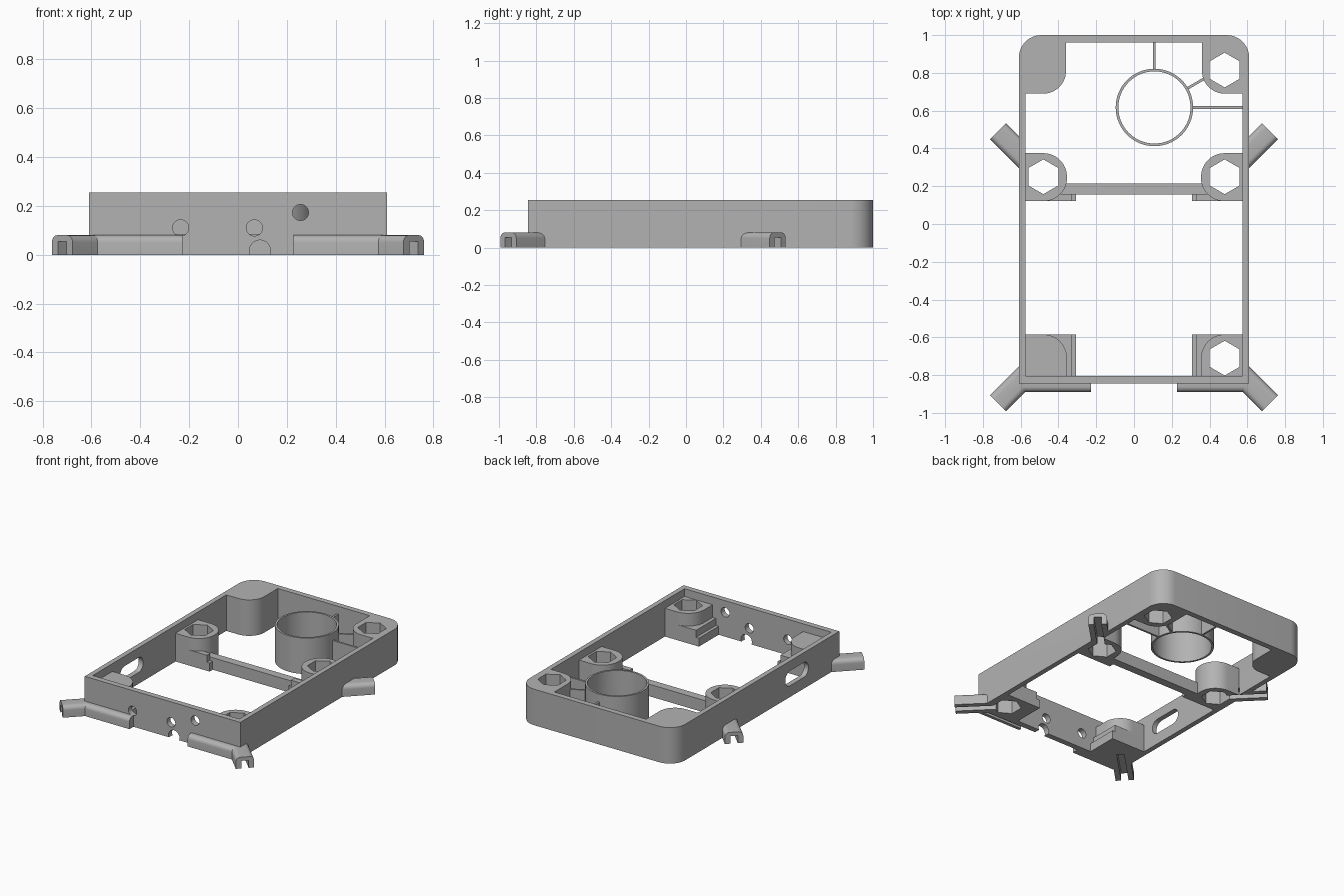
import bpy, bmesh, math
from mathutils import Vector

if "Cube" in bpy.data.objects:
    bpy.data.objects.remove(bpy.data.objects["Cube"], do_unlink=True)

grey = bpy.data.materials.new("plain grey")
grey.use_nodes = True
COLOUR = (0.45, 0.45, 0.45, 1)
grey.diffuse_color = COLOUR
grey.node_tree.nodes["Principled BSDF"].inputs["Base Color"].default_value = COLOUR

TOP, POST_TOP = 0.255, 0.2


def extrude(name, ring, offset, mirror=False):
    """Closed ring of 3D points pushed along offset, optionally copied to -x."""
    bm = bmesh.new()
    face = bm.faces.new([bm.verts.new(p) for p in ring])
    out = bmesh.ops.extrude_face_region(bm, geom=[face])
    moved = [v for v in out["geom"] if isinstance(v, bmesh.types.BMVert)]
    bmesh.ops.translate(bm, verts=moved, vec=offset)
    if mirror:
        copy = bmesh.ops.duplicate(bm, geom=bm.verts[:] + bm.edges[:] + bm.faces[:])
        for v in copy["geom"]:
            if isinstance(v, bmesh.types.BMVert):
                v.co.x *= -1
    bmesh.ops.recalc_face_normals(bm, faces=bm.faces[:])
    mesh = bpy.data.meshes.new(name)
    bm.to_mesh(mesh)
    bm.free()
    mesh.materials.append(grey)
    obj = bpy.data.objects.new(name, mesh)
    bpy.context.collection.objects.link(obj)
    return obj


def prism(name, outline, z0, z1, mirror=False):
    return extrude(name, [(x, y, z0) for x, y in outline], (0, 0, z1 - z0), mirror)


def sweep(name, profile, start, end, mirror=False):
    """Cross-section of (side, height) points run between two ground points."""
    a, b = Vector((*start, 0)), Vector((*end, 0))
    d = (b - a).normalized()
    side = Vector((-d.y, d.x, 0))
    return extrude(name, [a + side * s + Vector((0, 0, h)) for s, h in profile], b - a, mirror)


def rounded(x0, y0, x1, y1, bl=0, br=0, tr=0, tl=0, steps=12):
    """Rectangle outline with a radius per corner."""
    pts = []
    corners = [(x0, y0, 1, 1, bl), (x1, y0, -1, 1, br), (x1, y1, -1, -1, tr), (x0, y1, 1, -1, tl)]
    for i, (x, y, sx, sy, r) in enumerate(corners):
        if not r:
            pts.append((x, y))
            continue
        for k in range(steps + 1):
            t = math.pi + (i + k / steps) * math.pi / 2
            pts.append((x + sx * r + r * math.cos(t), y + sy * r + r * math.sin(t)))
    return pts


def circle(x, y, r, n=48, turn=0):
    return [(x + r * math.cos(turn + math.tau * k / n), y + r * math.sin(turn + math.tau * k / n))
            for k in range(n)]


def combine(obj, others, operation):
    for other in others:
        mod = obj.modifiers.new("cut", "BOOLEAN")
        mod.operation, mod.solver, mod.object = operation, "EXACT", other
        bpy.context.view_layer.objects.active = obj
        bpy.ops.object.modifier_apply(modifier=mod.name)


cutters = []


def cutter(obj):
    obj.hide_render = True
    cutters.append(obj)
    return obj


# Hexagonal bolt pockets and the wire channels leading out of them
HEX_X, BACK_Y, MID_Y, FRONT_Y = 0.48, 0.815, 0.25, -0.71
hexes = {y: cutter(prism("hex_cutter", circle(HEX_X, y, 0.092, 6, math.pi / 2), -0.1, 0.4, True))
         for y in (BACK_Y, MID_Y, FRONT_Y)}
groove = [(-0.024, -0.05), (0.024, -0.05), (0.024, 0.054), (-0.024, 0.054)]
channels = {y: cutter(sweep("channel_cutter", groove, (HEX_X, y), (HEX_X + 0.35, y + s * 0.35), True))
            for y, s in ((MID_Y, 1), (FRONT_Y, -1))}

# Outer frame: open wall with round back corners
frame = prism("frame", rounded(-0.61, -0.845, 0.61, 1, tr=0.12, tl=0.12), 0, TOP)
opening = cutter(prism("opening_cutter",
                       rounded(-0.575, -0.805, 0.575, 0.96, tr=0.085, tl=0.085), -0.1, 0.4))
wall_cuts = [opening, *channels.values()]

# Round holes, cable arch and side slot through the wall
for x, z, r in ((-0.235, 0.11, 0.033), (0.067, 0.11, 0.033), (0.256, 0.173, 0.033), (0.09, 0.017, 0.043)):
    ring = [(px, -0.9, pz) for px, pz in circle(x, z, r, 32)]
    wall_cuts.append(cutter(extrude("hole_cutter", ring, (0, 0.15, 0))))
slot = rounded(-0.5, 0.08, -0.24, 0.185, 0.052, 0.052, 0.052, 0.052)
wall_cuts.append(cutter(extrude("slot_cutter", [(-0.7, y, z) for y, z in slot], (0.2, 0, 0))))
combine(frame, wall_cuts, "DIFFERENCE")

# Back posts, level with the rim
back_posts = prism("back_posts", rounded(0.36, 0.69, 0.58, 0.965, bl=0.12, tr=0.085), 0, TOP, True)
combine(back_posts, [hexes[BACK_Y]], "DIFFERENCE")


# Lower posts with a two-step board ledge
def ledge_posts(name, y, outline, ledge_y0, ledge_y1):
    posts = prism(name, outline, 0, POST_TOP, True)
    steps = [cutter(prism("ledge", rounded(x, ledge_y0, 0.58, ledge_y1), 0, z, True))
             for x, z in ((0.33, 0.11), (0.308, 0.06))]
    combine(posts, steps, "UNION")
    combine(posts, [hexes[y], channels[y]], "DIFFERENCE")
    return posts


ledge_posts("middle_posts", MID_Y, rounded(0.355, 0.122, 0.58, 0.375, bl=0.12, tl=0.125),
            0.122, 0.16)
ledge_posts("front_posts", FRONT_Y, rounded(0.355, -0.81, 0.58, -0.585, tl=0.125),
            -0.81, -0.585)

# Crossbar between the middle posts
prism("crossbar", rounded(-0.385, 0.157, 0.385, 0.215), 0, 0.085)

# Round sleeve with three thin ribs
CX, CY, R = 0.108, 0.617, 0.205
sleeve = prism("sleeve", circle(CX, CY, R, 64), 0, TOP)
combine(sleeve, [cutter(prism("bore_cutter", circle(CX, CY, R - 0.014, 64), -0.1, 0.4))], "DIFFERENCE")
rib = [(-0.007, 0), (0.007, 0), (0.007, POST_TOP), (-0.007, POST_TOP)]
for name, angle, length in (("side_rib", 0, 0.47), ("post_rib", 30, 0.31), ("back_rib", 90, 0.35)):
    c, s = math.cos(math.radians(angle)), math.sin(math.radians(angle))
    near = R - 0.007
    sweep(name, rib, (CX + c * near, CY + s * near), (CX + c * length, CY + s * length))

# Diagonal corner arms with rounded tops and an open channel underneath
arm_profile = rounded(-0.06, 0, 0.06, 0.08, tr=0.03, tl=0.03, steps=6)
inside = cutter(prism("inside_cutter", rounded(-0.6, -0.835, 0.6, 0.9), -0.2, 0.5))
for name, y, s in (("back_arms", MID_Y, 1), ("front_arms", FRONT_Y, -1)):
    arms = sweep(name, arm_profile, (HEX_X + 0.06, y + s * 0.06),
                 (HEX_X + 0.24, y + s * 0.24), True)
    combine(arms, [inside, channels[y]], "DIFFERENCE")

# Cable strips along the front wall, hollow below
strip_profile = rounded(-0.89, 0, -0.84, 0.08, tl=0.03, steps=6)
strips = sweep("front_strips", strip_profile, (0.228, 0), (0.62, 0), True)
hollow = cutter(sweep("strip_cutter", rounded(-0.868, -0.05, -0.846, 0.05), (0.2, 0), (0.65, 0), True))
combine(strips, [hollow, channels[FRONT_Y]], "DIFFERENCE")

# Drop the helpers and shade
for obj in cutters:
    bpy.data.objects.remove(obj, do_unlink=True)
bpy.ops.object.select_all(action="DESELECT")
for obj in bpy.context.collection.objects:
    if obj.type == "MESH":
        obj.select_set(True)
        bpy.context.view_layer.objects.active = obj
bpy.ops.object.shade_smooth_by_angle(angle=math.radians(30))
